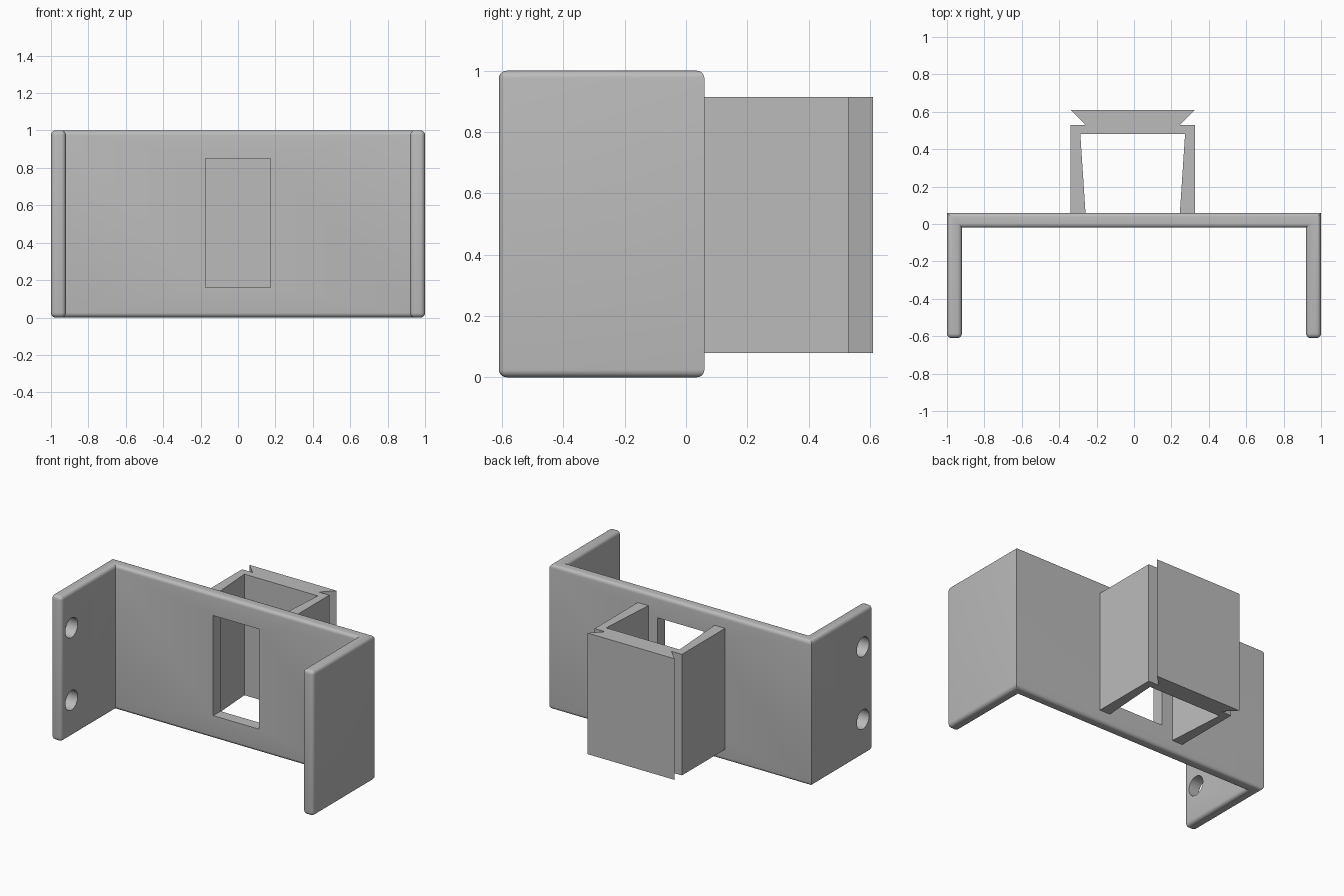
import bpy, bmesh, math
from mathutils import Matrix

cube = bpy.data.objects.get("Cube")
if cube:
    bpy.data.objects.remove(cube, do_unlink=True)

GREY = (0.5, 0.5, 0.5, 1)
grey = bpy.data.materials.new("plain grey")
grey.use_nodes = True
grey.diffuse_color = GREY
grey.node_tree.nodes["Principled BSDF"].inputs["Base Color"].default_value = GREY


def finish(name, bm):
    bmesh.ops.recalc_face_normals(bm, faces=bm.faces)
    mesh = bpy.data.meshes.new(name)
    bm.to_mesh(mesh)
    bm.free()
    mesh.materials.append(grey)
    obj = bpy.data.objects.new(name, mesh)
    bpy.context.collection.objects.link(obj)
    return obj


def prism(half_profile, bottom, top, centre=0):
    """Extrude a profile, mirrored across x, from bottom to top."""
    outline = half_profile + [(-x, y) for x, y in reversed(half_profile)]
    bm = bmesh.new()
    face = bm.faces.new([bm.verts.new((x + centre, y, bottom)) for x, y in outline])
    new = bmesh.ops.extrude_face_region(bm, geom=[face])["geom"]
    moved = [v for v in new if isinstance(v, bmesh.types.BMVert)]
    bmesh.ops.translate(bm, verts=moved, vec=(0, 0, top - bottom))
    return bm


def cut(obj, cutter):
    mod = obj.modifiers.new("cut", "BOOLEAN")
    mod.operation, mod.solver, mod.object = "DIFFERENCE", "EXACT", cutter
    bpy.context.view_layer.objects.active = obj
    bpy.ops.object.modifier_apply(modifier=mod.name)
    bpy.data.objects.remove(cutter, do_unlink=True)


# U-shaped bracket, rounded on all edges but its four upright corners
bm = prism([(1, 0.06), (1, -0.61), (0.92, -0.61), (0.92, -0.02)], 0, 1)
bmesh.ops.recalc_face_normals(bm, faces=bm.faces)
rounded = []
for e in bm.edges:
    a, b = e.verts
    upright = abs(a.co.z - b.co.z) > 0.5
    if not upright or a.co.y < -0.5:
        rounded.append(e)
bmesh.ops.bevel(bm, geom=rounded, offset=0.025, segments=5, profile=0.5,
                affect="EDGES", clamp_overlap=True)
bracket = finish("bracket", bm)

# Window through the back plate
cut(bracket, finish("window_cutter", prism([(0.175, 0.2), (0.175, -0.2)], 0.16, 0.85)))

# Two screw holes through the flange at -x
for z in (0.25, 0.75):
    bm = bmesh.new()
    place = Matrix.Translation((-0.96, -0.5, z)) @ Matrix.Rotation(math.pi / 2, 4, "Y")
    bmesh.ops.create_cone(bm, cap_ends=True, segments=32, radius1=0.067,
                          radius2=0.067, depth=0.3, matrix=place)
    cut(bracket, finish("hole_cutter", bm))

# Tapered box channel with a dovetail rail on its back
channel = finish("dovetail_channel", prism(
    [(0.333, 0.61), (0.253, 0.53), (0.333, 0.53), (0.333, 0.055),
     (0.252, 0.055), (0.28, 0.48)], 0.08, 0.915, -0.007))

# Smooth the rounded edges only
bpy.ops.object.select_all(action="DESELECT")
bracket.select_set(True)
bpy.context.view_layer.objects.active = bracket
bpy.ops.object.shade_smooth_by_angle(angle=math.radians(35))
